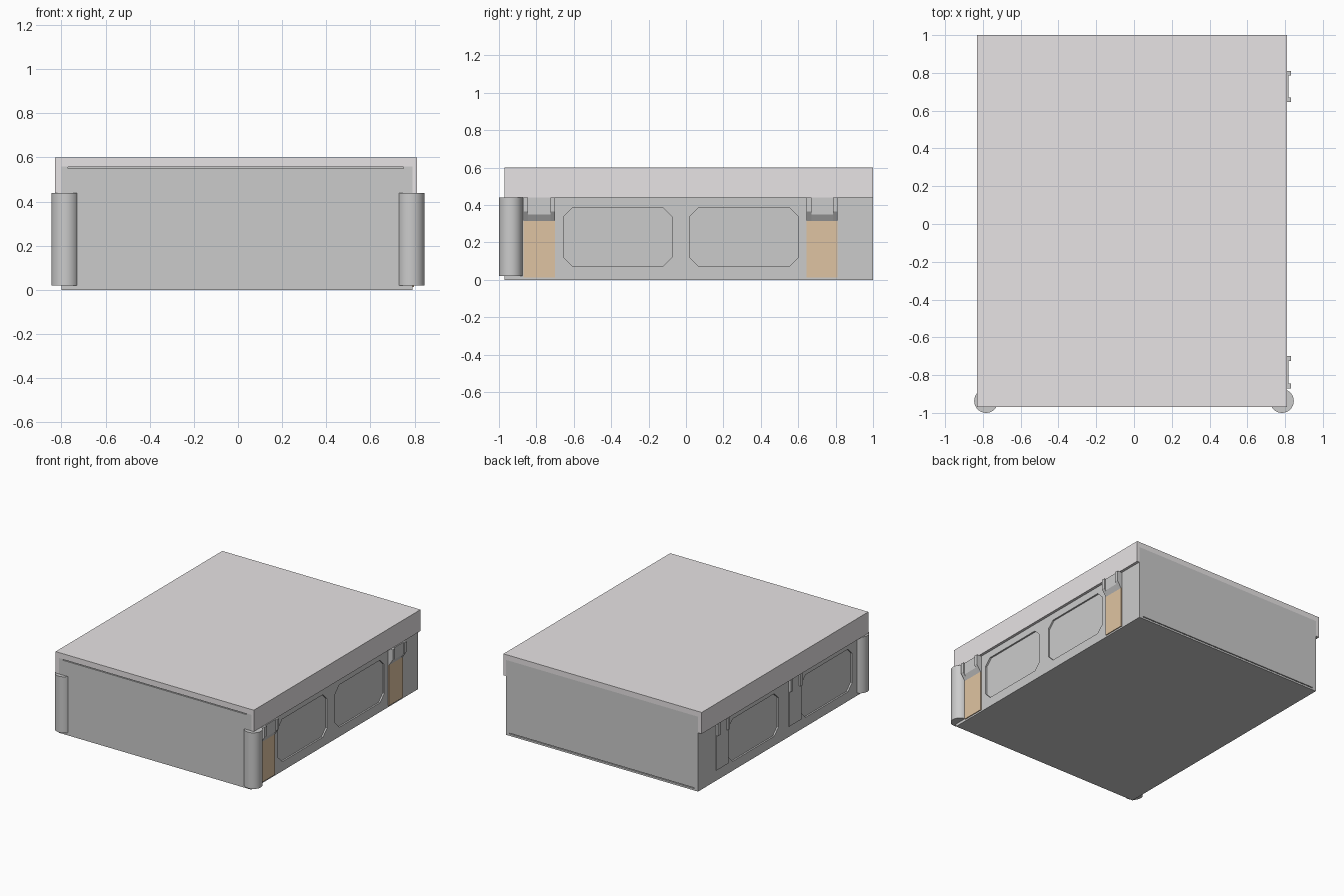
import bpy, bmesh

if "Cube" in bpy.data.objects:
    bpy.data.objects.remove(bpy.data.objects["Cube"])

def material(name, rgb):
    m = bpy.data.materials.new(name)
    m.diffuse_color = (*rgb, 1)
    m.use_nodes = True
    m.node_tree.nodes["Principled BSDF"].inputs["Base Color"].default_value = m.diffuse_color
    return m

LID = material("warm_grey", (0.80, 0.77, 0.78))
BROWN = material("brown", (0.74, 0.55, 0.36))
PANEL = material("panel_grey", (0.65, 0.65, 0.65))

def add_prism(bm, pts, axis, a, b):
    """Extrude a 2D outline along an axis: 'x' takes (y, z), 'y' takes (x, z)."""
    place = (lambda p, t: (t, p[0], p[1])) if axis == "x" else (lambda p, t: (p[0], t, p[1]))
    lo = [bm.verts.new(place(p, a)) for p in pts]
    hi = [bm.verts.new(place(p, b)) for p in pts]
    bm.faces.new(lo)
    bm.faces.new(hi)
    for i in range(len(pts)):
        j = (i + 1) % len(pts)
        bm.faces.new((lo[i], lo[j], hi[j], hi[i]))

def build(name, prisms, mat=None):
    bm = bmesh.new()
    for p in prisms:
        add_prism(bm, *p)
    bmesh.ops.recalc_face_normals(bm, faces=bm.faces)
    me = bpy.data.meshes.new(name)
    bm.to_mesh(me)
    bm.free()
    ob = bpy.data.objects.new(name, me)
    bpy.context.collection.objects.link(ob)
    if mat:
        me.materials.append(mat)
    return ob

def rect(u0, u1, v0, v1):
    return [(u0, v0), (u1, v0), (u1, v1), (u0, v1)]

def octagon(y0, y1, z0=0.07, z1=0.388, c=0.05):
    return [(y0 + c, z0), (y1 - c, z0), (y1, z0 + c), (y1, z1 - c),
            (y1 - c, z1), (y0 + c, z1), (y0, z1 - c), (y0, z0 + c)]

FRONT, BACK, LEFT, RIGHT = -0.97, 1.0, -0.80, 0.79
right_panels = [(-0.655, -0.075), (0.02, 0.60)]
left_panels = [(-0.82, -0.22), (0.05, 0.64)]

# Box body with recessed side panels and thin seams
body = build("body", [(rect(LEFT, RIGHT, 0, 0.56), "y", FRONT, BACK)])
cuts = [(octagon(*p), "x", RIGHT - 0.015, RIGHT + 0.05) for p in right_panels]
cuts += [(octagon(*p), "x", LEFT - 0.05, LEFT + 0.015) for p in left_panels]
cuts.append((rect(-0.77, 0.75, 0.551, 0.557), "y", FRONT - 0.05, FRONT + 0.012))
cuts.append((rect(-0.77, 0.76, 0.014, 0.020), "y", BACK - 0.012, BACK + 0.05))
cutter = build("recess_cutter", cuts)
cutter.hide_render = True
cutter.hide_viewport = True
mod = body.modifiers.new("recesses", "BOOLEAN")
mod.operation = "DIFFERENCE"
mod.object = cutter

# Panel plates at the bottom of the recesses
for side, spans, x0 in (("right", right_panels, RIGHT - 0.02), ("left", left_panels, LEFT + 0.012)):
    for i, p in enumerate(spans):
        build(f"{side}_panel_{i + 1}", [(octagon(*p), "x", x0, x0 + 0.008)], PANEL)

# Lid: a top slab with two side skirts
build("lid", [([(-0.83, 0.44), (LEFT, 0.44), (LEFT, 0.56), (RIGHT, 0.56),
                (RIGHT, 0.44), (0.81, 0.44), (0.81, 0.60), (-0.83, 0.60)],
               "y", FRONT, BACK)], LID)

# Right side: brown strips under flanged brackets with sloped undersides
for i, (y0, y1) in enumerate([(-0.87, -0.70), (0.645, 0.81)]):
    build(f"brown_strip_{i + 1}", [(rect(y0, y1, 0.012, 0.32), "x", 0.77, 0.797)], BROWN)
    web = [(0.78, 0.315), (0.797, 0.315), (0.818, 0.350), (0.818, 0.44), (0.78, 0.44)]
    flange = [(0.78, 0.315), (0.797, 0.315), (0.830, 0.365), (0.830, 0.44), (0.78, 0.44)]
    build(f"right_bracket_{i + 1}", [(web, "y", y0 + 0.025, y1 - 0.025),
                                     (flange, "y", y0, y0 + 0.025),
                                     (flange, "y", y1 - 0.025, y1)])

# Left side: shallow grey columns tucked under the lid
for i, (y0, y1) in enumerate([(-0.21, -0.07), (0.65, 0.79)]):
    build(f"left_column_{i + 1}", [(rect(y0, y1, 0.08, 0.44), "x", -0.807, -0.78),
                                   (rect(y0, y0 + 0.025, 0.34, 0.44), "x", -0.82, -0.78),
                                   (rect(y1 - 0.025, y1, 0.34, 0.44), "x", -0.82, -0.78)])

# Round front corner posts
for side, x in (("left", -0.783), ("right", 0.783)):
    bpy.ops.mesh.primitive_cylinder_add(vertices=32, radius=0.063, depth=0.42,
                                        location=(x, -0.937, 0.23))
    post = bpy.context.object
    post.name = f"{side}_corner_post"
    bpy.ops.object.shade_smooth_by_angle()
